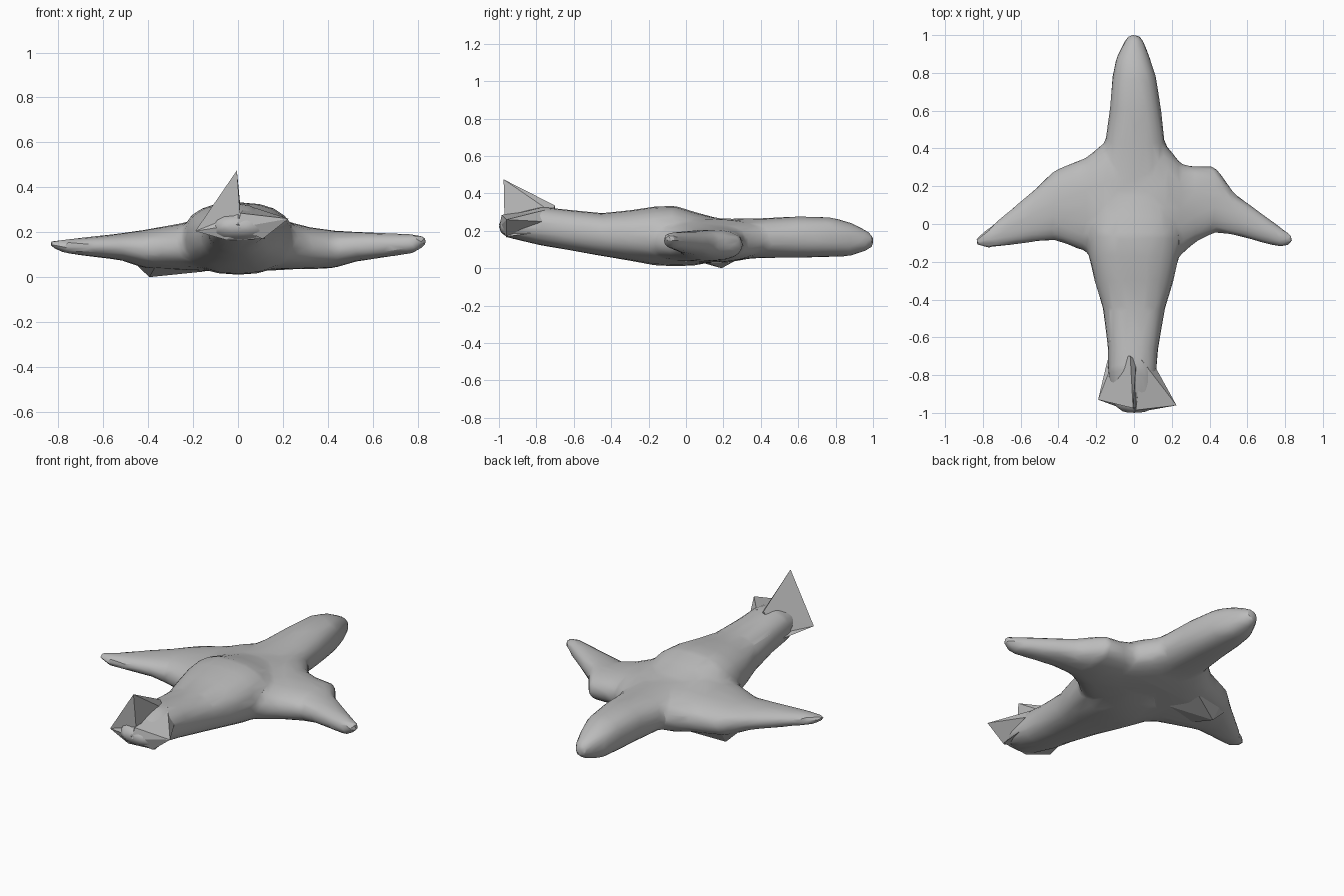
import bpy, bmesh
from math import cos, sin, tau
from mathutils import Vector

old = bpy.data.objects.get("Cube")
if old:
    bpy.data.objects.remove(old, do_unlink=True)

grey = bpy.data.materials.new("plain grey")
grey.use_nodes = True
grey.diffuse_color = (0.5, 0.5, 0.5, 1)
grey.node_tree.nodes["Principled BSDF"].inputs["Base Color"].default_value = (0.5, 0.5, 0.5, 1)


def make_object(name, bm):
    bmesh.ops.recalc_face_normals(bm, faces=bm.faces)
    mesh = bpy.data.meshes.new(name)
    bm.to_mesh(mesh)
    bm.free()
    mesh.materials.append(grey)
    ob = bpy.data.objects.new(name, mesh)
    bpy.context.collection.objects.link(ob)
    return ob


def loft(bm, stations, axis, sides=20, power=0.85):
    """Skin rounded sections: (position, side min, side max, bottom, top)."""
    rings = []
    for pos, lo, hi, bottom, top in stations:
        ring = []
        for i in range(sides):
            c, s = cos(tau * i / sides), sin(tau * i / sides)
            c = abs(c) ** power * (1 if c > 0 else -1)
            s = abs(s) ** power * (1 if s > 0 else -1)
            side = (lo + hi) / 2 + c * (hi - lo) / 2
            z = (bottom + top) / 2 + s * (top - bottom) / 2
            ring.append(bm.verts.new((side, pos, z) if axis == "y" else (pos, side, z)))
        rings.append(ring)
    for a, b in zip(rings, rings[1:]):
        for i in range(sides):
            j = (i + 1) % sides
            bm.faces.new((a[i], a[j], b[j], b[i]))
    bm.faces.new(rings[0])
    bm.faces.new(rings[-1])


def hull(bm, points):
    verts = [bm.verts.new(p) for p in points]
    result = bmesh.ops.convex_hull(bm, input=verts)
    return result


# Fuselage, from the tail to the nose
fuselage = [
    (-1.0, -.06, .06, .20, .25), (-.96, -.11, .13, .165, .28),
    (-.77, -.14, .12, .12, .33), (-.65, -.14, .13, .10, .315),
    (-.45, -.165, .165, .065, .295), (-.3, -.21, .21, .04, .31),
    (-.17, -.24, .24, .015, .33), (-.06, -.25, .25, .01, .335),
    (.05, -.24, .24, .015, .30), (.18, -.22, .22, .04, .265),
    (.42, -.155, .165, .055, .268), (.6, -.13, .145, .055, .278),
    (.78, -.115, .118, .06, .272), (.88, -.095, .085, .065, .245),
    (.97, -.05, .05, .095, .20), (1.005, -.025, .025, .12, .17)]

# Wings, from the root outwards
left_wing = [
    (0, -.22, .45, .03, .27), (.17, -.23, .42, .03, .265),
    (.25, -.165, .32, .035, .24), (.32, -.10, .305, .035, .222),
    (.43, -.045, .305, .04, .207), (.53, -.06, .165, .07, .202),
    (.78, -.125, -.02, .105, .192), (.84, -.105, -.06, .14, .185)]
right_wing = [
    (0, -.22, .45, .03, .27), (-.16, -.24, .43, .025, .265),
    (-.25, -.15, .355, .03, .24), (-.42, -.085, .285, .04, .21),
    (-.52, -.095, .19, .075, .195), (-.77, -.13, -.02, .105, .168),
    (-.845, -.11, -.075, .135, .162)]

bm = bmesh.new()
loft(bm, fuselage, "y")
loft(bm, left_wing, "x")
loft(bm, right_wing, "x")
airframe = make_object("airframe", bm)

# Blend the fuselage and wings into one faceted skin
bpy.context.view_layer.objects.active = airframe
airframe.select_set(True)
remesh = airframe.modifiers.new("blend", "REMESH")
remesh.mode = "VOXEL"
remesh.voxel_size = 0.016
soften = airframe.modifiers.new("soften", "SMOOTH")
soften.factor = 0.5
soften.iterations = 10
facets = airframe.modifiers.new("facets", "DECIMATE")
facets.ratio = 0.07
for name in ("blend", "soften", "facets"):
    bpy.ops.object.modifier_apply(modifier=name)
if not airframe.data.materials:
    airframe.data.materials.append(grey)
bpy.ops.object.shade_smooth_by_angle(angle=0.45)

# Upright fin, with its broad face running down to the right tail plane
bm = bmesh.new()
hull(bm, [(-.02, -.70, .335), (-.005, -.975, .475), (-.19, -.93, .205),
          (.012, -.97, .24), (.012, -.72, .30), (-.10, -.70, .22)])
make_object("upright_fin", bm)

# Flat tail plane on the left
bm = bmesh.new()
hull(bm, [(.225, -.96, .26), (.01, -.985, .285), (.04, -.72, .32),
          (.12, -.77, .25), (.11, -.96, .17), (0, -1.0, .22)])
make_object("left_tail_plane", bm)

# Blunt tail end under the fins
bm = bmesh.new()
hull(bm, [(-.19, -.93, .205), (-.05, -.96, .165), (.12, -.95, .17),
          (0, -1.0, .235), (0, -.97, .28), (-.14, -.72, .2), (.11, -.74, .2)])
make_object("tail_end", bm)

# Low keel under the right wing
bm = bmesh.new()
hull(bm, [(-.395, .19, 0), (-.15, .12, .025), (-.18, .3, .06), (-.5, .19, .10),
          (-.41, .28, .12), (-.36, -.02, .06), (-.3, .15, .12)])
make_object("right_wing_keel", bm)
